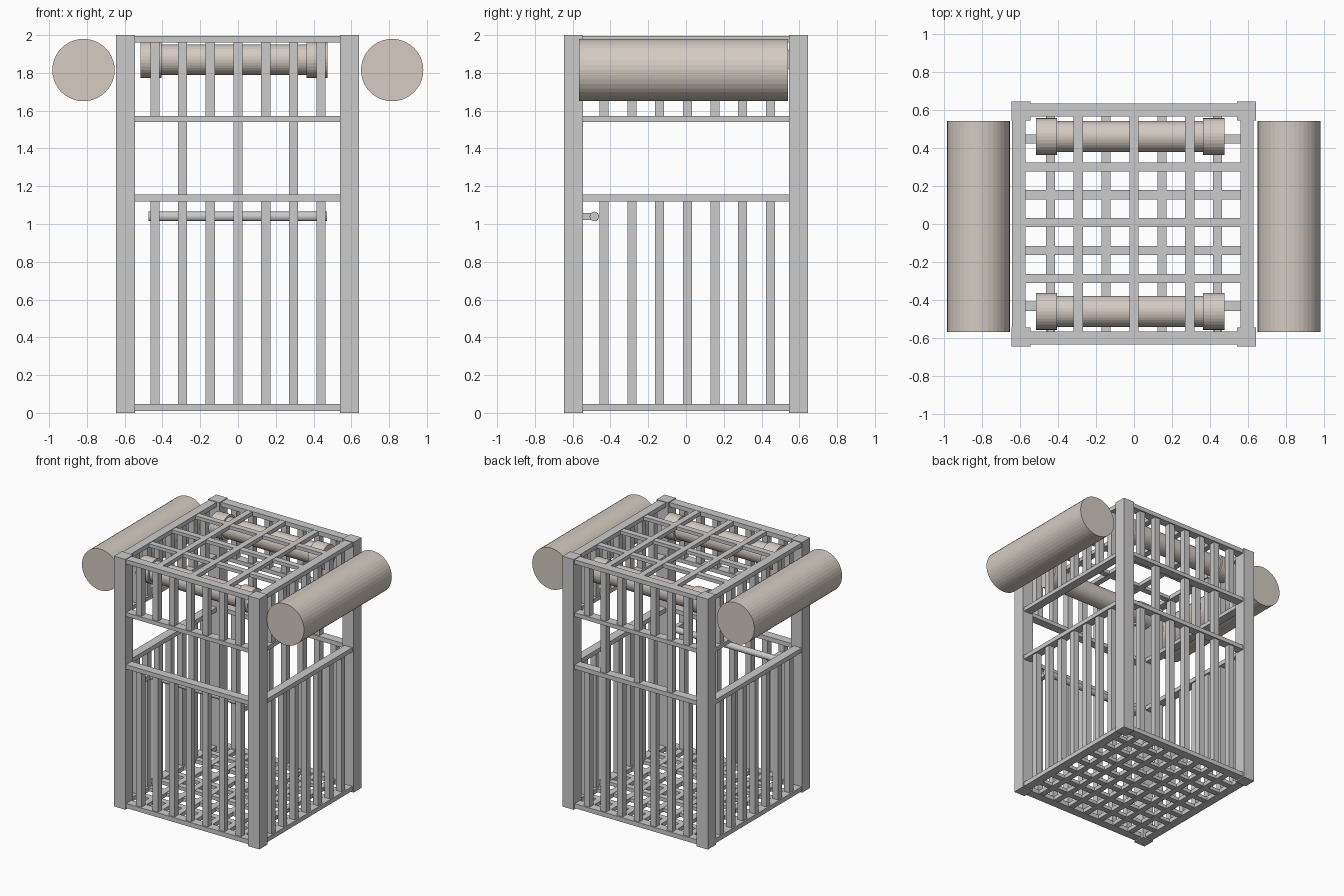
import bpy, bmesh
from math import radians
from mathutils import Matrix, Vector

if "Cube" in bpy.data.objects:
    bpy.data.objects.remove(bpy.data.objects["Cube"])

tan = bpy.data.materials.new("beige")
tan.diffuse_color = (0.66, 0.60, 0.54, 1)
tan.use_nodes = True
tan.node_tree.nodes["Principled BSDF"].inputs["Base Color"].default_value = tan.diffuse_color
GAPS = [-0.44, -0.293, -0.147, 0.0, 0.147, 0.293, 0.44]
YOFF = 0.007
BAR = 0.048


def finish(name, bm, mat=None):
    me = bpy.data.meshes.new(name)
    bm.to_mesh(me)
    bm.free()
    ob = bpy.data.objects.new(name, me)
    bpy.context.collection.objects.link(ob)
    if mat:
        me.materials.append(mat)
    return ob


def boxes(name, items):
    """One object from (x0, x1, y0, y1, z0, z1) boxes."""
    bm = bmesh.new()
    for x0, x1, y0, y1, z0, z1 in items:
        m = Matrix.Translation(((x0 + x1) / 2, (y0 + y1) / 2, (z0 + z1) / 2))
        bmesh.ops.create_cube(bm, size=1, matrix=m @ Matrix.Diagonal((x1 - x0, y1 - y0, z1 - z0, 1)))
    return finish(name, bm)


def cylinders(name, axis, items, mat=None, sides=32):
    """One object from (centre, radius, length) cylinders along x or y."""
    bm = bmesh.new()
    rot = Matrix.Rotation(radians(90), 4, 'Y' if axis == 'x' else 'X')
    for c, r, length in items:
        bmesh.ops.create_cone(bm, cap_ends=True, segments=sides, radius1=r, radius2=r,
                              depth=length, matrix=Matrix.Translation(Vector(c)) @ rot)
    return finish(name, bm, mat)


# corner posts
boxes("corner_posts", [(x, x + 0.1, y, y + 0.1, 0, 2)
                       for x in (-0.645, 0.541) for y in (-0.645, 0.545)])

# horizontal rails around all four sides
rails = []
for z0, z1 in ((0.01, 0.046), (1.12, 1.155), (1.54, 1.572), (1.96, 1.995)):
    for s in (-0.6, 0.6):
        rails.append((-0.55, 0.55, s - 0.035, s + 0.035, z0, z1))
        rails.append((s - 0.035 - 0.006, s + 0.035 - 0.006, -0.55, 0.55, z0, z1))
boxes("side_rails", rails)

# upright bars: lower and upper rows on every side
h = BAR / 2
lower, upper = (0.04, 1.13), (1.56, 1.97)
for side, s in (("front", -0.6), ("back", 0.6)):
    boxes(side + "_bars", [(g - h, g + h, s - h, s + h, *z) for g in GAPS for z in (lower, upper)])
for side, s in (("left", -0.606), ("right", 0.594)):
    boxes(side + "_bars", [(s - h, s + h, g + YOFF - h, g + YOFF + h, *z)
                           for g in GAPS for z in (lower, upper)])

# bars that close the back opening
boxes("back_middle_bars", [(g - h, g + h, 0.6 - h, 0.6 + h, 1.15, 1.545) for g in GAPS[1::2]])


# floor and roof grates
def grate(name, spots, z0, z1):
    boxes(name, [(g - h, g + h, -0.58, 0.58, z0, z1) for g in spots] +
          [(-0.58, 0.57, g + YOFF - h, g + YOFF + h, z0 + 0.002, z1 - 0.002) for g in spots])


grate("floor_grate", GAPS, 0.012, 0.044)
grate("roof_grate", GAPS[1::2], 1.962, 1.993)

# handle rod inside the front, with its brackets
cylinders("front_handle", 'x', [((-0.002, -0.485, 1.04), 0.025, 0.945)], sides=16)
boxes("handle_brackets", [(x - 0.018, x + 0.018, -0.59, -0.485, 1.022, 1.058) for x in (-0.44, 0.44)])

# large drums outside the left and right
for side, x in (("left", -0.818), ("right", 0.816)):
    cylinders(side + "_drum", 'y', [((x, -0.013, 1.815), 0.165, 1.108)], tan, 40)

# inner rollers with thicker end caps
for side, y in (("front", -0.46), ("back", 0.46)):
    cylinders(side + "_roller", 'x', [((-0.02, y, 1.87), 0.081, 0.8),
                                      ((-0.46, y, 1.87), 0.097, 0.11),
                                      ((0.419, y, 1.87), 0.097, 0.112)], tan)
